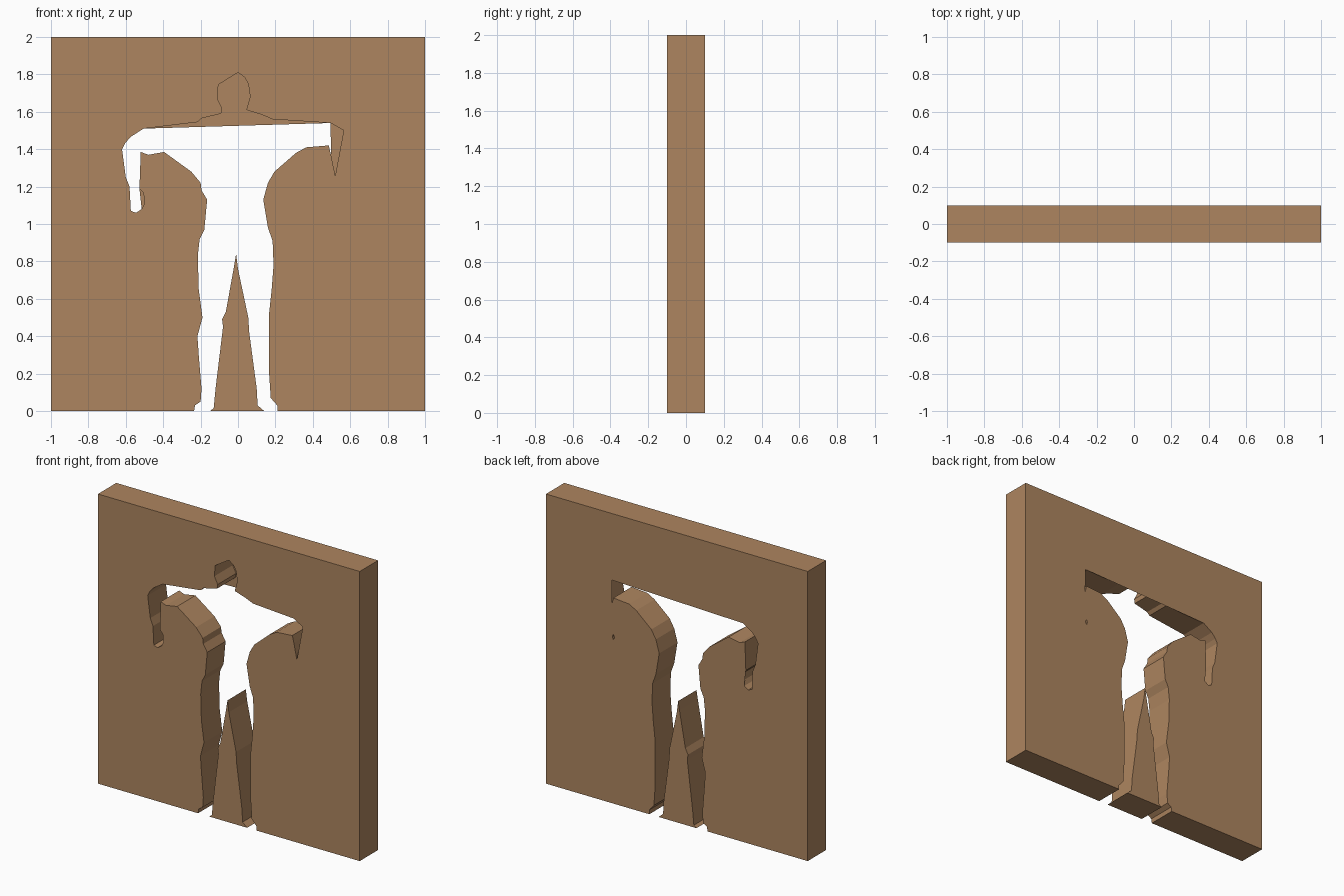
import bpy, bmesh
from mathutils import Vector
from mathutils.geometry import tessellate_polygon

if "Cube" in bpy.data.objects:
    bpy.data.objects.remove(bpy.data.objects["Cube"])

D = 0.1  # half thickness of the slab

mat = bpy.data.materials.new("tan_board")
mat.diffuse_color = (0.42, 0.235, 0.115, 1)
mat.use_nodes = True
mat.node_tree.nodes["Principled BSDF"].inputs["Base Color"].default_value = mat.diffuse_color

# Figure outline in (x, z), walked from the left foot over the head to the right foot
left_leg = [(-.235, 0), (-.23, .03), (-.2, .05), (-.195, .12), (-.21, .3), (-.217, .4), (-.19, .5),
            (-.21, .65), (-.215, .83), (-.205, .92), (-.18, .97), (-.165, 1.13), (-.195, 1.18),
            (-.2, 1.22), (-.25, 1.28), (-.395, 1.385), (-.48, 1.37), (-.52, 1.385), (-.527, 1.19)]
thumb = [(-.505, 1.165), (-.5, 1.11)]
left_arm = [(-.515, 1.08), (-.545, 1.06), (-.573, 1.07), (-.58, 1.2), (-.6, 1.25),
            (-.62, 1.4), (-.605, 1.43), (-.575, 1.465), (-.505, 1.51)]
head = [(-.215, 1.545), (-.195, 1.565), (-.09, 1.59), (-.085, 1.62), (-.11, 1.67), (-.105, 1.745),
        (0, 1.81), (.035, 1.785), (.055, 1.75), (.065, 1.68), (.045, 1.61), (.125, 1.585), (.185, 1.56)]
shoulder = [(.495, 1.54)]
forearm = [(.565, 1.5), (.52, 1.26)]
right_leg = [(.497, 1.37), (.485, 1.42), (.365, 1.41), (.31, 1.38), (.195, 1.28), (.16, 1.22),
             (.135, 1.13), (.16, .98), (.185, .91), (.19, .78), (.18, .65), (.165, .51),
             (.165, .22), (.175, .07), (.21, .03), (.21, 0)]
border = [(1, 0), (1, 2), (-1, 2), (-1, 0)]
between_legs = [(-.15, 0), (-.13, .015), (-.12, .12), (-.08, .45), (-.085, .49), (-.065, .53),
                (-.02, .78), (-.01, .84), (0, .76), (.055, .5), (.06, .42), (.1, .12),
                (.105, .03), (.14, 0)][::-1]
# Small opening in the back only
notch = [(.485, 1.13), (.477, 1.15), (.485, 1.17), (.493, 1.15)]


def cap(bm, loops, y):
    """Fill a flat outline (with holes) at depth y, facing outward."""
    pts = [[Vector((x, z, 0)) for x, z in lp] for lp in loops]
    flat = [p for lp in pts for p in lp]
    verts = [bm.verts.new((p.x, y, p.y)) for p in flat]
    for tri in tessellate_polygon(pts):
        a, b, c = (flat[i] for i in tri)
        ccw = (b - a).cross(c - a).z
        if abs(ccw) < 1e-9:
            continue
        order = tri if (ccw > 0) == (y < 0) else tri[::-1]
        bm.faces.new([verts[i] for i in order])


def walls(bm, loop):
    """Run the side walls from front to back along an outline."""
    f = [bm.verts.new((x, -D, z)) for x, z in loop]
    b = [bm.verts.new((x, D, z)) for x, z in loop]
    for i in range(len(loop)):
        j = (i + 1) % len(loop)
        bm.faces.new((f[i], b[i], b[j], f[j]))


def finish(bm, name):
    bmesh.ops.remove_doubles(bm, verts=bm.verts, dist=1e-5)
    mesh = bpy.data.meshes.new(name)
    bm.to_mesh(mesh)
    bm.free()
    mesh.materials.append(mat)
    bpy.context.collection.objects.link(bpy.data.objects.new(name, mesh))


# Main slab: the back covers the head, one forearm and the thumb
front = left_leg + thumb + left_arm + head + shoulder + forearm + right_leg + border
back = left_leg + left_arm + shoulder + right_leg + border
bm = bmesh.new()
cap(bm, [front], -D)
cap(bm, [back, notch], D)
walls(bm, front)
walls(bm, notch)
finish(bm, "wall_slab")

# Wedge left standing between the legs
bm = bmesh.new()
cap(bm, [between_legs], -D)
cap(bm, [between_legs], D)
walls(bm, between_legs)
finish(bm, "leg_wedge")
